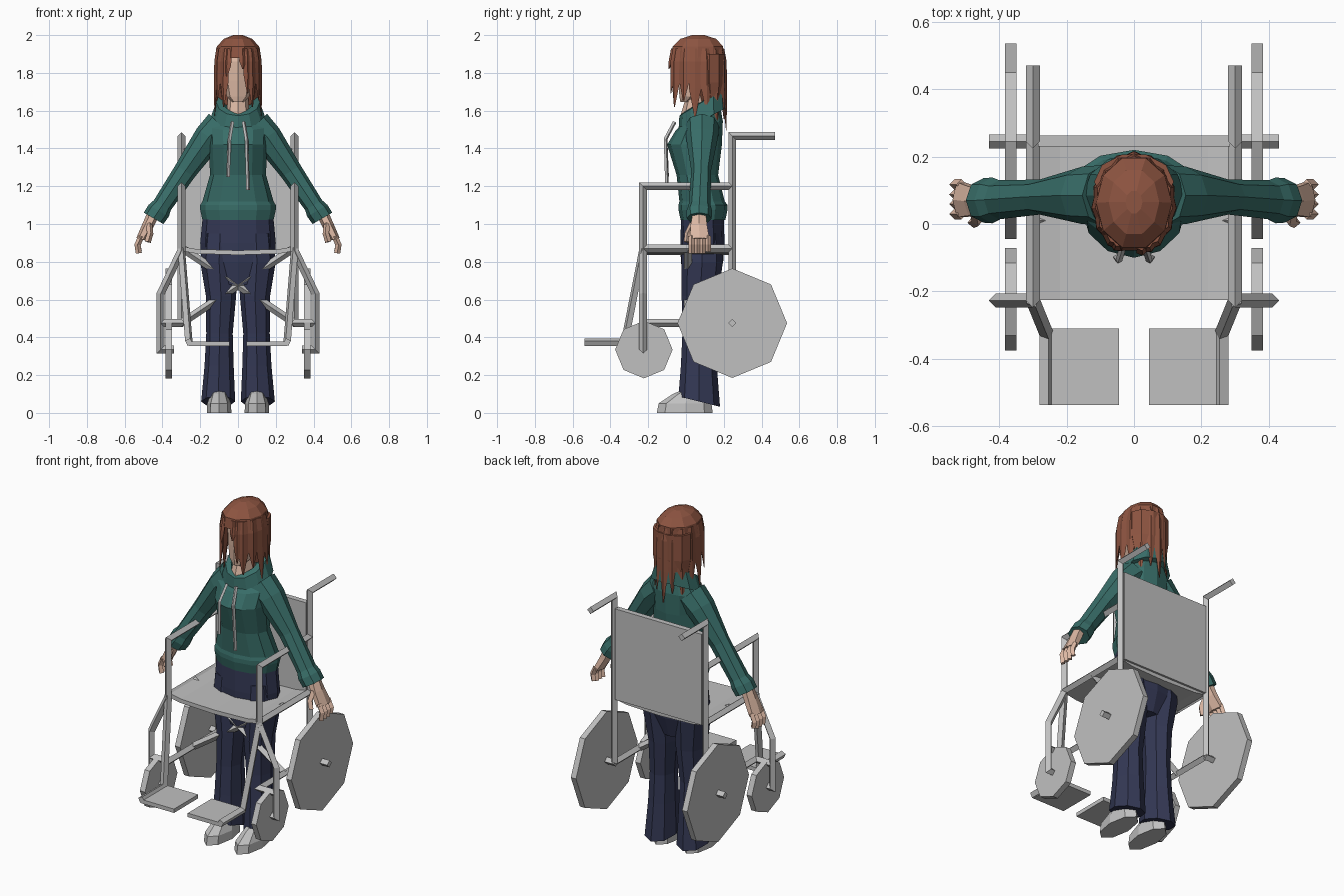
import bpy, bmesh, math
from mathutils import Vector

if "Cube" in bpy.data.objects:
    bpy.data.objects.remove(bpy.data.objects["Cube"])


def material(name, r, g, b):
    m = bpy.data.materials.new(name)
    m.diffuse_color = (r, g, b, 1)
    m.use_nodes = True
    m.node_tree.nodes["Principled BSDF"].inputs["Base Color"].default_value = m.diffuse_color
    return m


GREY = material("light grey", .53, .53, .53)
HAIR = material("auburn", .27, .09, .053)
GREEN = material("dark green", .04, .155, .14)
NAVY = material("navy", .034, .04, .09)
SKIN = material("skin", .72, .48, .37)


def finish(name, bm, mat, mirror=False):
    bmesh.ops.recalc_face_normals(bm, faces=bm.faces)
    me = bpy.data.meshes.new(name)
    bm.to_mesh(me)
    bm.free()
    me.materials.append(mat)
    ob = bpy.data.objects.new(name, me)
    bpy.context.collection.objects.link(ob)
    if mirror:
        mod = ob.modifiers.new("mirror", 'MIRROR')
        mod.use_mirror_merge = False
    return ob


def skin_rings(bm, rings):
    """Join point rings with side faces and close both ends."""
    vs = [[bm.verts.new(p) for p in ring] for ring in rings]
    n = len(vs[0])
    for a, b in zip(vs, vs[1:]):
        for i in range(n):
            bm.faces.new((a[i], a[(i + 1) % n], b[(i + 1) % n], b[i]))
    bm.faces.new(vs[0][::-1])
    bm.faces.new(vs[-1])


def loft(name, sections, mat, n=8, mirror=False):
    """Sections: x, y, z, x radius, y radius, tilt about y (deg), slope of z over y."""
    bm = bmesh.new()
    rings = []
    for s in sections:
        x, y, z, rx, ry, tilt, slope = (tuple(s) + (0, 0))[:7]
        t = math.radians(tilt)
        ring = []
        for i in range(n):
            a = 2 * math.pi * i / n
            u, v = rx * math.cos(a), ry * math.sin(a)
            ring.append((x + u * math.cos(t), y + v, z + u * math.sin(t) + slope * v))
        rings.append(ring)
    skin_rings(bm, rings)
    return finish(name, bm, mat, mirror)


def tube(name, pts, r=.021, mat=GREY, mirror=True):
    """Four-sided mitred tube along a path."""
    pts = [Vector(p) for p in pts]
    d = [(b - a).normalized() for a, b in zip(pts, pts[1:])]
    q = d[0].to_track_quat('Z', 'Y')
    ring = [pts[0] + q @ Vector((r * math.cos(k * math.pi / 2), r * math.sin(k * math.pi / 2), 0))
            for k in range(4)]
    rings = [ring]
    for i in range(1, len(pts)):
        n = d[i - 1] + (d[i] if i < len(d) else d[i - 1])
        ring = [p + d[i - 1] * ((pts[i] - p).dot(n) / d[i - 1].dot(n)) for p in ring]
        rings.append(ring)
    bm = bmesh.new()
    skin_rings(bm, rings)
    return finish(name, bm, mat, mirror)


def box(name, lo, hi, mirror=False):
    bm = bmesh.new()
    skin_rings(bm, [[(lo[0], lo[1], z), (hi[0], lo[1], z), (hi[0], hi[1], z), (lo[0], hi[1], z)]
                    for z in (lo[2], hi[2])])
    return finish(name, bm, GREY, mirror)


def wheel(name, y, z, r):
    bm = bmesh.new()
    skin_rings(bm, [[(x, y + r * math.cos(k * math.pi / 4), z + r * math.sin(k * math.pi / 4))
                     for k in range(8)] for x in (.349, .383)])
    return finish(name, bm, GREY, True)


# Wheelchair frame
F, B = -.227, .245
tube("back_post_and_handle", [(.3, B, .475), (.3, B, 1.465), (.3, .47, 1.465)])
tube("armrest_and_caster_fork", [(.3, B, 1.2), (.3, F, 1.2), (.3, F, .86), (.41, F, .63),
                                 (.41, F, .335), (.34, F, .335)])
tube("seat_rail", [(.3, B, .87), (.3, F, .87)])
tube("lower_rail", [(.3, B, .475), (.3, F, .475), (.41, F, .475)])
tube("rear_axle", [(.29, B, .475), (.43, B, .475)])
tube("leg_rest", [(.3, F, .87), (.26, -.325, .375), (.26, -.537, .375)])
tube("cross_brace", [(-.3, .01, .475), (.3, .01, .875)])
box("footplate", (.045, -.537, .355), (.26, -.31, .378), True)
box("backrest", (-.285, .23, .86), (.285, .262, 1.4))
wheel("rear_wheel", B, .475, .29)
wheel("caster_wheel", -.223, .335, .152)

# Sagging seat sheet
top = [(-.3, .882), (-.22, .867), (0, .86), (.22, .867), (.3, .882)]
prof = top + [(x, z - .024) for x, z in reversed(top)]
bm = bmesh.new()
skin_rings(bm, [[(x, y, z) for x, z in prof] for y in (-.225, .25)])
finish("seat", bm, GREY)

# Shoes and trousers
loft("shoe", [(.1, -.007, 0, .065, .148), (.1, -.005, .05, .063, .14),
              (.1, .03, .1, .045, .1), (.1, .06, .13, .035, .06)], GREY, 8, True)
loft("trouser_leg", [(.105, .07, .06, .09, .11, 0, -.25), (.1, .068, .25, .077, .095),
                     (.098, .068, .42, .07, .087), (.09, .075, .62, .08, .098),
                     (.1, .085, .8, .1, .11), (.095, .085, .95, .09, .1)], NAVY, 8, True)
loft("trouser_hips", [(0, .075, .68, .12, .085), (0, .085, .8, .195, .112),
                      (0, .087, .9, .2, .117), (0, .087, 1.06, .185, .112)], NAVY, 12)

# Hooded top
loft("torso", [(0, .09, 1.02, .188, .118), (0, .09, 1.075, .2, .13), (0, .09, 1.1, .2, .13),
               (0, .085, 1.12, .188, .12), (0, .06, 1.26, .148, .11), (0, .045, 1.42, .155, .145),
               (0, .07, 1.52, .16, .125, 0, .2), (0, .08, 1.58, .11, .1, 0, .5)], GREEN, 12)
loft("hood_collar", [(0, .085, 1.55, .15, .125, 0, .5), (0, .085, 1.645, .115, .12, 0, .6),
                     (0, .085, 1.65, .08, .1, 0, .6), (0, .075, 1.57, .05, .07, 0, .6)], GREEN, 12)
loft("sleeve", [(.09, .085, 1.52, .09, .09, 45), (.155, .085, 1.46, .078, .085, 36),
                (.28, .08, 1.28, .06, .052, 32), (.4, .072, 1.1, .052, .058, 30),
                (.42, .07, 1.07, .062, .068, 30), (.447, .07, 1.03, .06, .066, 30)],
     GREEN, 8, True)
for s, low in ((-1, 1.25), (1, 1.18)):
    tube("drawstring_" + ("right" if s < 0 else "left"),
         [(s * .03, -.06, 1.54), (s * .045, -.108, 1.45), (s * .053, -.1, low)], .01, GREY, False)

# Hands
loft("palm", [(.45, .07, 1.05, .032, .04, 25), (.478, .068, .99, .03, .05, 25),
              (.515, .072, .92, .024, .06, 15)], SKIN, 6, True)
for i in range(4):
    y = .03 + i * .029
    tube("finger_%d" % (i + 1), [(.512, y, .935), (.532, y, .89), (.525, y, .845 + .01 * (i == 3))],
         .016, SKIN)
tube("thumb", [(.47, .035, 1.0), (.465, .01, .95), (.478, .005, .905)], .017, SKIN)

# Neck and head
loft("neck", [(0, .045, 1.51, .045, .08), (0, .05, 1.59, .06, .075), (0, .07, 1.72, .05, .055)], SKIN, 8)
loft("head", [(0, .0, 1.645, .03, .03), (0, .025, 1.675, .06, .06), (0, .045, 1.76, .078, .085),
              (0, .055, 1.86, .085, .095), (0, .06, 1.94, .06, .07)], SKIN, 8)

# Hair: cap, back mass and tapered strands
loft("hair_cap", [(0, .06, 1.88, .12, .145), (0, .063, 1.94, .112, .14),
                  (0, .065, 1.98, .075, .1), (0, .065, 2.0, .025, .035)], HAIR, 10)
loft("hair_back", [(0, .135, 1.63, .1, .055), (0, .125, 1.75, .118, .085),
                   (0, .125, 1.9, .118, .085)], HAIR, 10)


def hair_point(angle, scale, z):
    a = math.radians(angle)
    return (.12 * scale * math.cos(a), .06 + .148 * scale * math.sin(a), z)


def strand(bm, a, tip, w=15):
    rings = []
    mid = tip + .45 * (1.9 - tip)
    for z, half, s in ((1.93, w * .8, .9), (1.86, w, .99), (mid, w * .85, 1.0), (tip, 1.5, 1.04)):
        t = .2 if half > 2 else .02
        rings.append([hair_point(a - half, s, z), hair_point(a, s + t * .3, z),
                      hair_point(a + half, s, z), hair_point(a, s - t * .6, z)])
    skin_rings(bm, rings)


bm = bmesh.new()
for i in range(13):
    a = -52 + i * 284 / 12
    strand(bm, a, 1.59 - .07 * math.sin(math.radians(a)) + (.03 if i % 2 else -.025))
for a, tip, w in ((-66, 1.69, 11), (-118, 1.78, 11), (-78, 1.82, 9)):
    strand(bm, a, tip, w)
finish("hair_strands", bm, HAIR)
